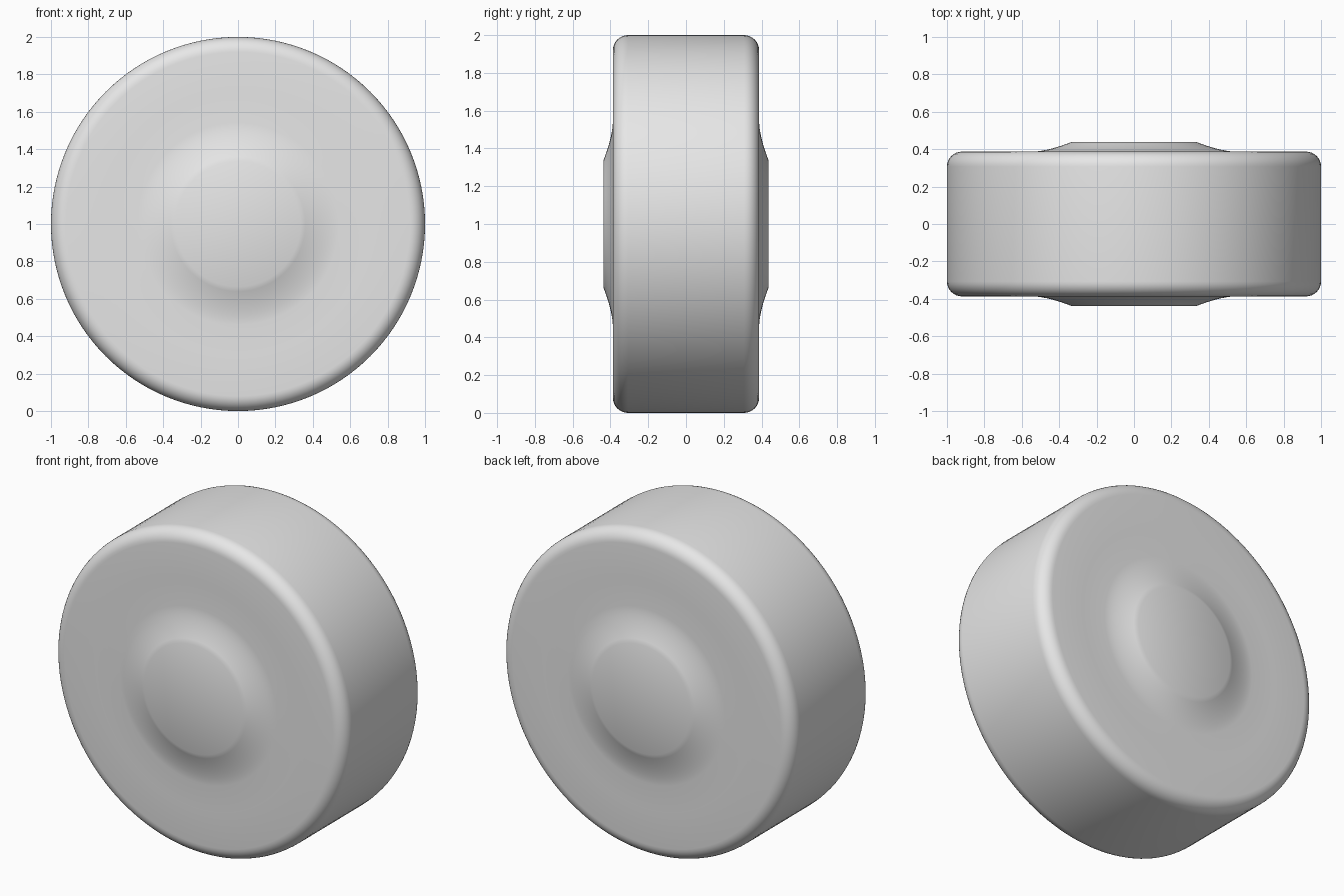
import bpy, bmesh, math

if "Cube" in bpy.data.objects:
    bpy.data.objects.remove(bpy.data.objects["Cube"])

SEGMENTS = 128
grey = bpy.data.materials.new("light_grey")
grey.diffuse_color = (0.8, 0.8, 0.8, 1)
grey.use_nodes = True
grey.node_tree.nodes["Principled BSDF"].inputs["Base Color"].default_value = grey.diffuse_color


def lathe(name, profile):
    """Spin (radius, y) points around the horizontal axle at z = 1."""
    bm = bmesh.new()
    rings = []
    for r, y in profile:
        ring = []
        for i in range(SEGMENTS):
            a = 2 * math.pi * i / SEGMENTS
            ring.append(bm.verts.new((r * math.cos(a), y, 1 + r * math.sin(a))))
        rings.append(ring)
    for lower, upper in zip(rings, rings[1:]):
        for i in range(SEGMENTS):
            j = (i + 1) % SEGMENTS
            bm.faces.new((lower[i], lower[j], upper[j], upper[i]))
    # Flat end caps
    bm.faces.new(rings[0])
    bm.faces.new(rings[-1])
    bmesh.ops.recalc_face_normals(bm, faces=bm.faces)
    mesh = bpy.data.meshes.new(name)
    bm.to_mesh(mesh)
    bm.free()
    mesh.materials.append(grey)
    obj = bpy.data.objects.new(name, mesh)
    bpy.context.collection.objects.link(obj)
    bpy.ops.object.select_all(action='DESELECT')
    obj.select_set(True)
    bpy.context.view_layer.objects.active = obj
    bpy.ops.object.shade_smooth_by_angle(angle=math.radians(35))
    return obj


# Half profile: flat hub cap, concave flare, flat side, rounded tread edge
HALF_WIDTH, FILLET = 0.387, 0.08
half = [(0.335, 0.438)]
for i in range(1, 9):
    t = i / 8
    half.append((0.335 + 0.205 * t, HALF_WIDTH + 0.051 * (1 - t) ** 1.6))
half.append((0.7, HALF_WIDTH))
for i in range(9):
    a = math.pi / 2 * (1 - i / 8)
    half.append((1 - FILLET + FILLET * math.cos(a),
                 HALF_WIDTH - FILLET + FILLET * math.sin(a)))

# Mirror the half profile so both faces of the wheel match
lathe("wheel", half + [(r, -y) for r, y in reversed(half)])
